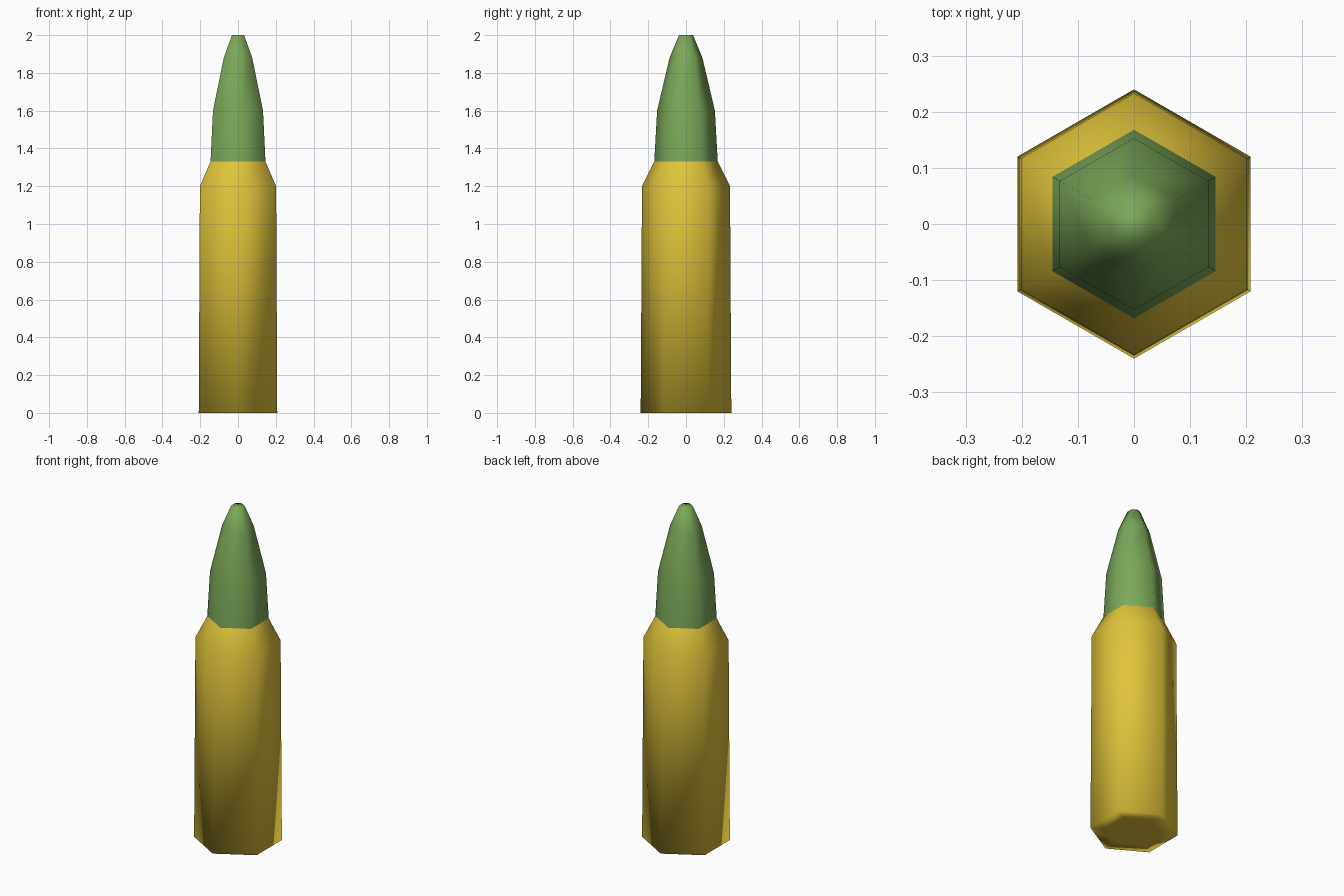
import bpy, bmesh, math

if "Cube" in bpy.data.objects:
    bpy.data.objects.remove(bpy.data.objects["Cube"])

SIDES = 6

def material(name, color):
    m = bpy.data.materials.new(name)
    m.diffuse_color = (*color, 1.0)
    m.use_nodes = True
    m.node_tree.nodes["Principled BSDF"].inputs["Base Color"].default_value = m.diffuse_color
    return m

def lathe(name, profile, mat, cap_bottom=False, cap_top=False):
    """Six-sided body from (radius, height) rings, corners pointing along y."""
    bm = bmesh.new()
    rings = []
    for r, z in profile:
        angles = [math.pi / 2 + i * math.tau / SIDES for i in range(SIDES)]
        rings.append([bm.verts.new((r * math.cos(a), r * math.sin(a), z)) for a in angles])
    for low, high in zip(rings, rings[1:]):
        for i in range(SIDES):
            j = (i + 1) % SIDES
            bm.faces.new((low[i], low[j], high[j], high[i]))
    if cap_bottom:
        bm.faces.new(rings[0][::-1])
    if cap_top:
        bm.faces.new(rings[-1])
    for f in bm.faces:
        f.smooth = True
    mesh = bpy.data.meshes.new(name)
    bm.to_mesh(mesh)
    bm.free()
    mesh.materials.append(mat)
    ob = bpy.data.objects.new(name, mesh)
    bpy.context.collection.objects.link(ob)
    return ob

brass = material("brass_yellow", (0.75, 0.55, 0.043))
green = material("tip_green", (0.20, 0.39, 0.10))

# Casing: inset base, slightly tapered wall, shoulder
lathe("casing", [(0.15, 0.0), (0.24, 0.0), (0.233, 1.2), (0.168, 1.33)],
      brass, cap_bottom=True)

# Pointed tip seated on the shoulder
lathe("tip", [(0.168, 1.33), (0.153, 1.6), (0.087, 1.88), (0.037, 2.0)],
      green, cap_top=True)
